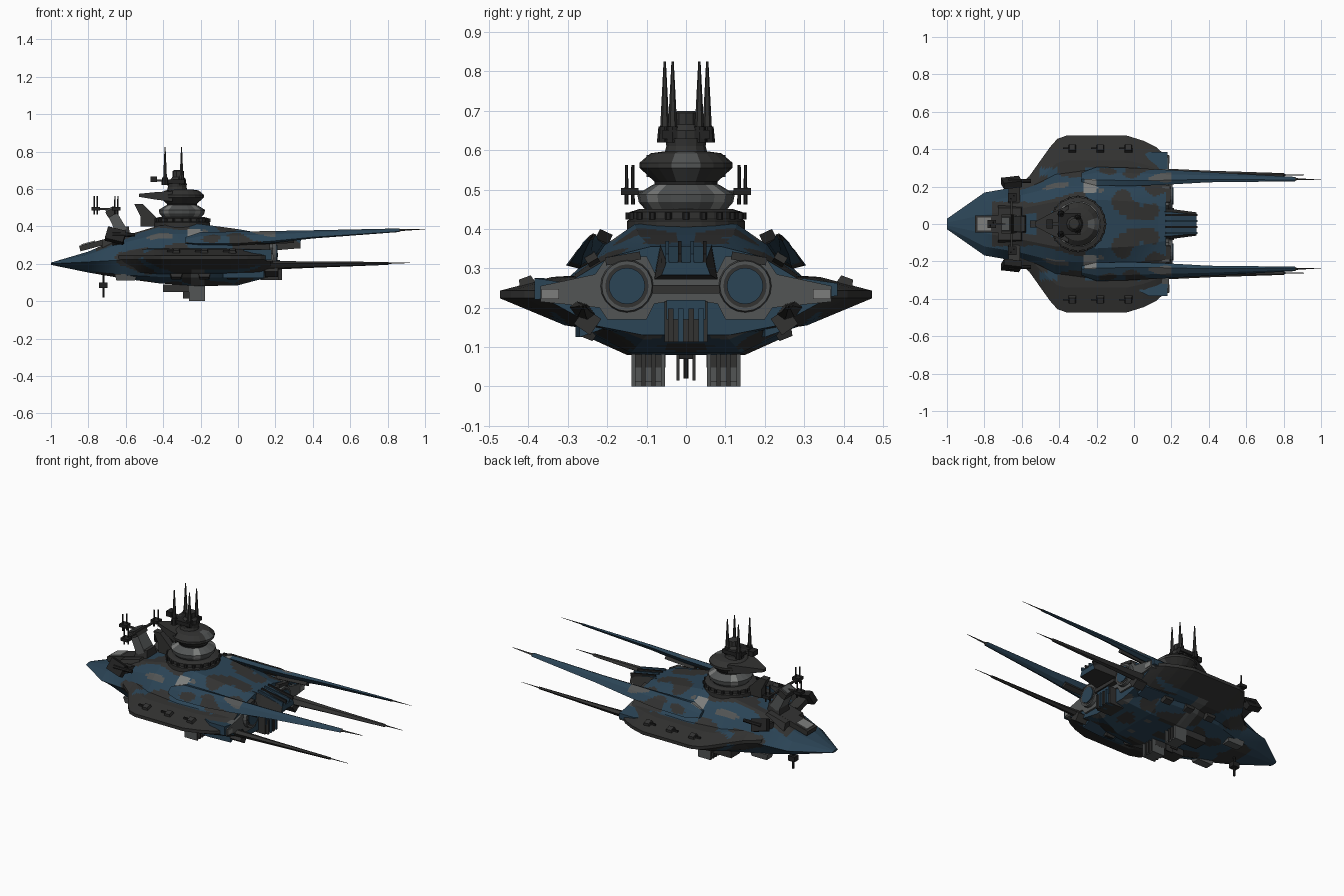
import bpy, bmesh, math
from mathutils import Vector, Matrix, noise

if "Cube" in bpy.data.objects:
    bpy.data.objects.remove(bpy.data.objects["Cube"])

def material(name, c):
    m = bpy.data.materials.new(name)
    m.diffuse_color = (*c, 1)
    m.use_nodes = True
    m.node_tree.nodes["Principled BSDF"].inputs["Base Color"].default_value = m.diffuse_color
    return m

MATS = [material("hull blue", (0.024, 0.058, 0.093)), material("dark grey", (0.032, 0.032, 0.031)),
        material("mid grey", (0.085, 0.09, 0.09)), material("light grey", (0.2, 0.205, 0.2)),
        material("near black", (0.016, 0.016, 0.016))]
BLUE, DARK, MID, LIGHT, BLACK = range(5)

def finish(name, bm, mat=DARK, rule=None):
    bmesh.ops.recalc_face_normals(bm, faces=bm.faces[:])
    for f in bm.faces:
        f.material_index = rule(f.calc_center_median()) if rule else mat
    me = bpy.data.meshes.new(name)
    bm.to_mesh(me)
    bm.free()
    for m in MATS:
        me.materials.append(m)
    ob = bpy.data.objects.new(name, me)
    bpy.context.collection.objects.link(ob)
    return ob

def loft(name, rings, mat=DARK, rule=None, step=None):
    """Skin between 3D rings; step subdivides the skin so that a colour rule can act on it."""
    if step:
        fine = []
        for r in rings:
            out = []
            for a, b in zip(r, r[1:] + r[:1]):
                out += [Vector(a).lerp(Vector(b), i / 10) for i in range(10)]
            fine.append(out)
        rings = [fine[0]]
        for a, b in zip(fine, fine[1:]):
            n = max(1, round(abs(b[0].x - a[0].x) / step))
            rings += [[p.lerp(q, i / n) for p, q in zip(a, b)] for i in range(1, n + 1)]
    bm = bmesh.new()
    vs = [[bm.verts.new(p) for p in r] for r in rings]
    n = len(vs[0])
    for a, b in zip(vs, vs[1:]):
        for i in range(n):
            bm.faces.new((a[i], a[(i + 1) % n], b[(i + 1) % n], b[i]))
    bm.faces.new(vs[0])
    bm.faces.new(vs[-1])
    return finish(name, bm, mat, rule)

def symmetric(x, half):
    """Closed ring at x from a half profile (top to bottom), mirrored across y = 0."""
    return [(x, y, z) for y, z in half] + [(x, -y, z) for y, z in reversed(half)]

def box(name, c, s, mat=DARK, tilt=0, taper=1.0, roll=0):
    bm = bmesh.new()
    bmesh.ops.create_cube(bm, size=1)
    for v in bm.verts:
        k = taper if v.co.z > 0 else 1
        v.co = Vector((v.co.x * s[0] * k, v.co.y * s[1] * k, v.co.z * s[2]))
    bm.transform(Matrix.Translation(c) @ Matrix.Rotation(math.radians(roll), 4, 'X')
                 @ Matrix.Rotation(math.radians(tilt), 4, 'Y'))
    return finish(name, bm, mat)

def cone(name, c, r1, r2, h, mat=DARK, axis='Z', sides=8):
    bm = bmesh.new()
    bmesh.ops.create_cone(bm, cap_ends=True, segments=sides, radius1=r1, radius2=r2, depth=h)
    rot = Matrix.Rotation(math.pi / 2, 4, 'Y') if axis == 'X' else Matrix()
    bm.transform(Matrix.Translation(c) @ rot)
    return finish(name, bm, mat)

def lathe(name, x, profile, mat, sides=20, rule=None):
    rings = [[(x + r * math.cos(math.tau * i / sides), r * math.sin(math.tau * i / sides), z)
              for i in range(sides)] for r, z in profile]
    return loft(name, rings, mat, rule)

# --- camouflage rule shared by hull, wing roots and spike roots
def camo(p):
    y = abs(p.y)
    if p.x < -0.76:
        return BLUE
    if -0.265 < p.x < -0.195 and .165 < y < .24 and p.z > .3:
        return LIGHT
    if -0.25 < p.x < -0.18 and p.z < .18 and y > .1:
        return MID
    if -0.76 < p.x < -0.58 and p.z > .25 and y < .12:
        return DARK
    n = noise.noise(Vector((p.x * 7 + 3.3, y * 9 + 1.7, p.z * 9)))
    return DARK if n > .12 else MID if n < -.47 else BLUE

# x, top z, top half width, shoulder y z, edge y, low y z, bottom half width, bottom z, edge z
HULL = [(-1.0, .206, .008, .018, .204, .028, .018, .196, .008, .194, .2),
        (-0.8, .265, .05, .12, .25, .168, .1, .165, .05, .153, .21),
        (-0.62, .345, .08, .15, .31, .2, .15, .14, .08, .122, .22),
        (-0.42, .405, .12, .2, .36, .3, .22, .13, .13, .095, .24),
        (-0.2, .412, .13, .205, .36, .34, .25, .125, .15, .08, .24),
        (0.0, .385, .12, .2, .345, .34, .23, .13, .14, .085, .24),
        (0.17, .355, .09, .19, .33, .34, .18, .16, .1, .13, .24)]
loft("hull", [symmetric(x, [(tw, tz), (sy, sz), (ey, ez), (ly, lz), (bw, bz)])
              for x, tz, tw, sy, sz, ey, ly, lz, bw, bz, ez in HULL], rule=camo, step=0.01)

# --- broad sharp-edged wings
WING = [(-.64, .19), (-.56, .255), (-.45, .41), (-.41, .455), (-.36, .473), (-.04, .473),
        (.05, .445), (.12, .41), (.175, .36)]
def wing_paint(p):
    if p.z > .235:
        return camo(p) if abs(p.y) < .3 and p.x > -.5 else DARK
    return camo(p) if abs(p.y) < .34 else DARK
loft("wings", [symmetric(x, [(e * .3, .29), (e * .72, .278), (e, .243), (e, .224), (e * .65, .155), (e * .3, .13)])
               for x, e in WING], rule=wing_paint, step=0.014)

# --- rear engine plate and central engine blocks
REAR = [(.01, .275), (.08, .29), (.1, .33), (.2, .33), (.23, .285), (.37, .255), (.37, .215),
        (.22, .2), (.2, .17), (.1, .17), (.08, .21), (.01, .22)]
loft("rear_plate", [symmetric(x, REAR) for x in (.15, .186)], MID)
loft("upper_engine_block", [[(x, -w, b), (x, w, b), (x, w * .8, t), (x, -w * .8, t)]
     for x, w, b, t in ((.1, .085, .265, .365), (.2, .08, .272, .355), (.335, .062, .283, .315))],
     rule=lambda p: DARK if abs(p.y) > .05 or p.z < .285 else BLUE)
box("lower_engine_block", (.17, 0, .165), (.1, .11, .105), DARK)
box("lower_engine_panel", (.2, 0, .195), (.05, .1, .05), BLUE)
box("rear_crossbar", (.19, 0, .247), (.05, .17, .022), DARK)
for i in range(4):
    y = -.048 + i * .032
    box("upper_block_rib", (.25, y, .328), (.17, .009, .05), BLACK if i % 2 else BLUE, tilt=11)
    box("lower_block_rib", (.21, y * .8, .155), (.05, .014, .085), BLUE if i % 2 else DARK)

for s in (-1, 1):
    # --- engines
    cone("engine_ring", (.15, s * .15, .255), .082, .064, .11, MID, 'X', 20)
    cone("engine_recess", (.2, s * .15, .255), .055, .055, .014, DARK, 'X', 20)
    cone("engine_disc", (.205, s * .15, .255), .046, .046, .012, BLUE, 'X', 20)
    box("engine_brow", (.165, s * .16, .325), (.06, .09, .02), DARK, roll=-s * 10)
    box("rear_light_panel", (.184, s * .345, .235), (.012, .045, .026), LIGHT)

    # --- four long spikes: flattened sections leaning outwards, ending in needles
    UP = [(-.28, .25, .025, .325, .012), (-.2, .255, .05, .335, .024), (0, .252, .048, .335, .026),
          (.17, .25, .04, .342, .024), (.4, .25, .027, .357, .016), (.86, .24, .012, .379, .007),
          (.87, .24, .005, .38, .004), (1.0, .236, .001, .385, .001)]
    LOW = [(-.15, .25, .03, .19, .025), (.05, .262, .04, .19, .025), (.17, .263, .033, .192, .02),
           (.4, .263, .022, .195, .014), (.8, .262, .01, .202, .007), (.81, .262, .004, .203, .003),
           (.92, .262, .001, .205, .001)]
    for name, data, mat, lean in (("upper_spike", UP, BLUE, -.55), ("lower_spike", LOW, DARK, .3)):
        loft(name, [[(x, s * (y + k * w), z + j * h + lean * k * w) for k, j in
                     ((-1, 0), (-.4, 1), (.4, 1), (1, 0), (.4, -1), (-.4, -1))]
                    for x, y, w, z, h in data],
             rule=lambda p, m=mat: DARK if p.x > .86 else camo(p) if p.x < .2 and m == BLUE else m, step=.015)
    box("spike_collar", (.18, s * .25, .165), (.07, .05, .05), DARK, roll=s * 35)
    box("upper_spike_brace", (.2, s * .24, .325), (.2, .03, .025), DARK, tilt=-3, roll=-s * 30)
    loft("rear_side_fin", [[(x, s * .34 - w, .22), (x, s * .34 + w, .23), (x, s * .34 + w, .262), (x, s * .34 - w, .275)]
                           for x, w in ((.03, .02), (.08, .045), (.18, .045))], BLUE)
    loft("lower_rear_shroud", [[(x, s * .235 - w, .125), (x, s * .235 + w, .15), (x, s * .235 + w, .2), (x, s * .235 - w, .2)]
                               for x, w in ((-.08, .03), (.0, .045), (.14, .035))], BLUE)

    # --- small wing turrets, above and below
    for x in (-.33, -.18, -.03):
        box("wing_turret", (x, s * .405, .265), (.045, .045, .025), DARK, taper=.7, roll=-s * 20)
        box("wing_turret_barrel", (x - .03, s * .405, .268), (.04, .01, .01), BLACK)
        box("lower_wing_blister", (x, s * .25, .132), (.05, .035, .022), DARK, taper=1.3, roll=s * 22)

    # --- side gun pods near the bow
    box("bow_gun_pod", (-.655, s * .222, .35), (.1, .036, .07), BLACK, tilt=15, roll=s * 25)
    box("bow_gun_arm", (-.64, s * .165, .325), (.06, .1, .035), DARK, roll=s * 15)
    cone("bow_gun_barrel", (-.61, s * .23, .355), .014, .01, .12, BLACK, 'X')
    box("bow_lower_pod", (-.6, s * .13, .128), (.1, .05, .035), MID, taper=1.2)

    # --- landing and vent pods under the hull
    box("belly_pod", (-.3, s * .095, .068), (.2, .085, .04), DARK)
    box("belly_keel_plate", (-.225, s * .095, .042), (.045, .08, .084), MID)
    box("belly_keel_foot", (-.22, s * .095, .006), (.075, .084, .012), MID)
    for i in range(4):
        box("belly_slat", (-.22, s * (.058 + i * .025), .042), (.085, .01, .084), MID if i % 3 == 0 else DARK)
    box("belly_inner_fin", (-.27, s * .02, .05), (.05, .008, .07), DARK)

# --- sensor antennas around the bow mast
for x, y in ((-.65, -.143), (-.65, .143), (-.76, 0)):
    box("antenna_plate", (x, y, .495), (.045, .045, .018), BLACK)
    for d in (-.008, .008):
        cone("antenna_rod", (x + d, y + d, .512), .005, .004, .1, BLACK, sides=6)
box("antenna_cross_arm", (-.655, 0, .492), (.012, .27, .01), DARK)
box("antenna_fore_arm", (-.71, 0, .492), (.1, .012, .01), DARK)

# --- bow deck, sensor mast and belly antenna
box("bow_deck_gun", (-.73, 0, .312), (.24, .09, .03), DARK, tilt=-15)
box("bow_deck_panel", (-.8, 0, .31), (.075, .07, .009), LIGHT, tilt=-15)
box("bow_deck_base", (-.66, 0, .325), (.15, .2, .04), DARK, tilt=-15, taper=.85)
box("mast_base", (-.62, 0, .365), (.09, .1, .07), DARK, taper=.8)
box("sensor_mast", (-.655, 0, .435), (.06, .09, .14), MID, tilt=-28, taper=.8)
box("sensor_mast_cap", (-.675, 0, .475), (.06, .1, .035), DARK, tilt=-28)
box("belly_antenna_box", (-.72, 0, .085), (.045, .04, .03), BLACK)
cone("belly_antenna_rod", (-.72, 0, .09), .006, .006, .14, BLACK, sides=6)
loft("tower_rear_fin", [[(x, -.02, z), (x, .02, z), (x + w, .02, z), (x + w, -.02, z)]
                        for x, w, z in ((-.52, .14, .4), (-.52, .08, .45), (-.555, .045, .52))], DARK)

# --- command tower
TX = -.3
def sector(p, n=4):
    return math.cos(n * math.atan2(p.y, p.x - TX))
lathe("tower_base", TX, [(.15, .395), (.15, .42), (.143, .425), (.143, .443), (.12, .45)], DARK, 24)
for i in range(20):
    a = math.tau * i / 20
    cone("base_stud", (TX + .145 * math.cos(a), .145 * math.sin(a), .433), .009, .009, .018, BLACK, sides=6)
lathe("lower_disc", TX, [(.1, .445), (.12, .468), (.124, .488), (.085, .512), (.07, .515)], MID,
      rule=lambda p: LIGHT if sector(p) < -.97 else MID)
lathe("disc_gap", TX, [(.08, .5), (.08, .53)], BLACK)
lathe("upper_disc", TX, [(.08, .52), (.118, .555), (.118, .568), (.09, .592), (.055, .597)], DARK,
      rule=lambda p: MID if p.x > -.23 and abs(p.y) < .04 and p.z > .53 else DARK)
loft("disc_prow", [[(x, -w, z - h), (x, w, z - h), (x, w, z + h), (x, -w, z + h)]
                   for x, w, z, h in ((-.35, .1, .56, .028), (-.44, .06, .563, .02), (-.53, .012, .566, .008))], DARK)
lathe("tower_neck", -.325, [(.055, .59), (.05, .61), (.052, .63)], DARK, 12)
box("antenna_platform", (-.345, 0, .64), (.12, .12, .022), BLACK)
lathe("tower_head", -.32, [(.042, .62), (.042, .65), (.03, .665), (.03, .695), (.022, .7)], DARK, 10)
box("tower_sensor", (-.45, 0, .652), (.035, .05, .03), BLACK)
box("tower_sensor_arm", (-.41, 0, .645), (.07, .015, .012), DARK)

# --- tower spires
for s in (-1, 1):
    for x, y in ((-.39, .054), (-.302, .034)):
        cone("spire_foot", (x, s * y, .64), .02, .016, .04, BLACK)
        cone("spire", (x, s * y, .738), .012, .003, .175, DARK, sides=6)
